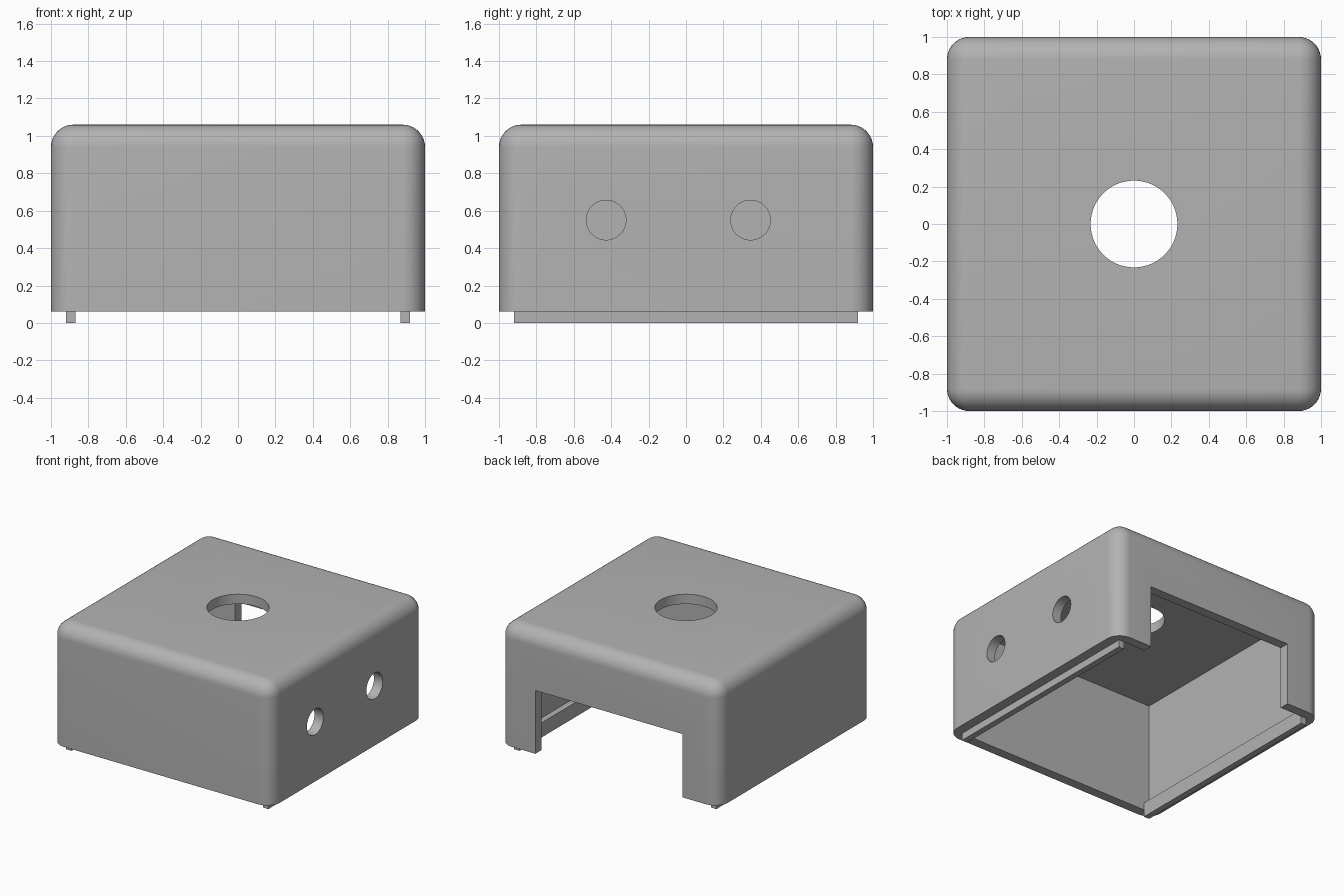
import bpy
import bmesh
import math
from mathutils import Matrix, Vector

default = bpy.data.objects.get("Cube")
if default:
    bpy.data.objects.remove(default, do_unlink=True)

BOTTOM, TOP, WALL, RADIUS = 0.06, 1.06, 0.08, 0.12
INNER = 1 - WALL

grey = bpy.data.materials.new("plain grey")
grey.use_nodes = True
colour = (0.45, 0.45, 0.45, 1)
grey.diffuse_color = colour
grey.node_tree.nodes["Principled BSDF"].inputs["Base Color"].default_value = colour


def add_object(name, bm):
    mesh = bpy.data.meshes.new(name)
    bm.to_mesh(mesh)
    bm.free()
    mesh.materials.append(grey)
    obj = bpy.data.objects.new(name, mesh)
    bpy.context.collection.objects.link(obj)
    return obj


def box(low, high):
    low, high = Vector(low), Vector(high)
    bm = bmesh.new()
    matrix = Matrix.Translation((low + high) / 2) @ Matrix.Diagonal((*(high - low), 1))
    bmesh.ops.create_cube(bm, size=1, matrix=matrix)
    return bm


def cylinder(centre, radius, depth, turn=0):
    bm = bmesh.new()
    matrix = Matrix.Translation(centre) @ Matrix.Rotation(turn, 4, "Y")
    bmesh.ops.create_cone(bm, cap_ends=True, segments=64, radius1=radius,
                          radius2=radius, depth=depth, matrix=matrix)
    return bm


# Outer housing, rounded on every edge but the bottom rim
bm = box((-1, -1, BOTTOM), (1, 1, TOP))
round_edges = [e for e in bm.edges if max(v.co.z for v in e.verts) > BOTTOM + 0.5]
bmesh.ops.bevel(bm, geom=round_edges, offset=RADIUS, segments=10, profile=0.5,
                affect="EDGES", clamp_overlap=True)
housing = add_object("housing", bm)

# Cavity, cable opening at the back, top hole and two side holes
cutters = [
    add_object("cavity_cutter", box((-INNER, -INNER, -0.2), (INNER, INNER, TOP - WALL))),
    add_object("back_opening_cutter", box((-0.67, 0.8, -0.3), (0.67, 1.2, 0.58))),
    add_object("top_hole_cutter", cylinder((0, 0, TOP), 0.232, 0.5)),
]
for y in (-0.427, 0.345):
    cutters.append(add_object("side_hole_cutter",
                              cylinder((1, y, 0.55), 0.106, 0.4, math.pi / 2)))

bpy.context.view_layer.objects.active = housing
housing.select_set(True)
for cutter in cutters:
    cut = housing.modifiers.new(cutter.name, "BOOLEAN")
    cut.operation = "DIFFERENCE"
    cut.solver = "EXACT"
    cut.object = cutter
    bpy.ops.object.modifier_apply(modifier=cut.name)
for cutter in cutters:
    bpy.data.objects.remove(cutter, do_unlink=True)
bpy.ops.object.shade_smooth_by_angle(angle=math.radians(30))

# Locating rails along the inside of both side walls
for name, side in (("left_rail", 1), ("right_rail", -1)):
    xs = sorted((side * 0.87, side * INNER))
    add_object(name, box((xs[0], -INNER, 0), (xs[1], INNER, 0.12)))
